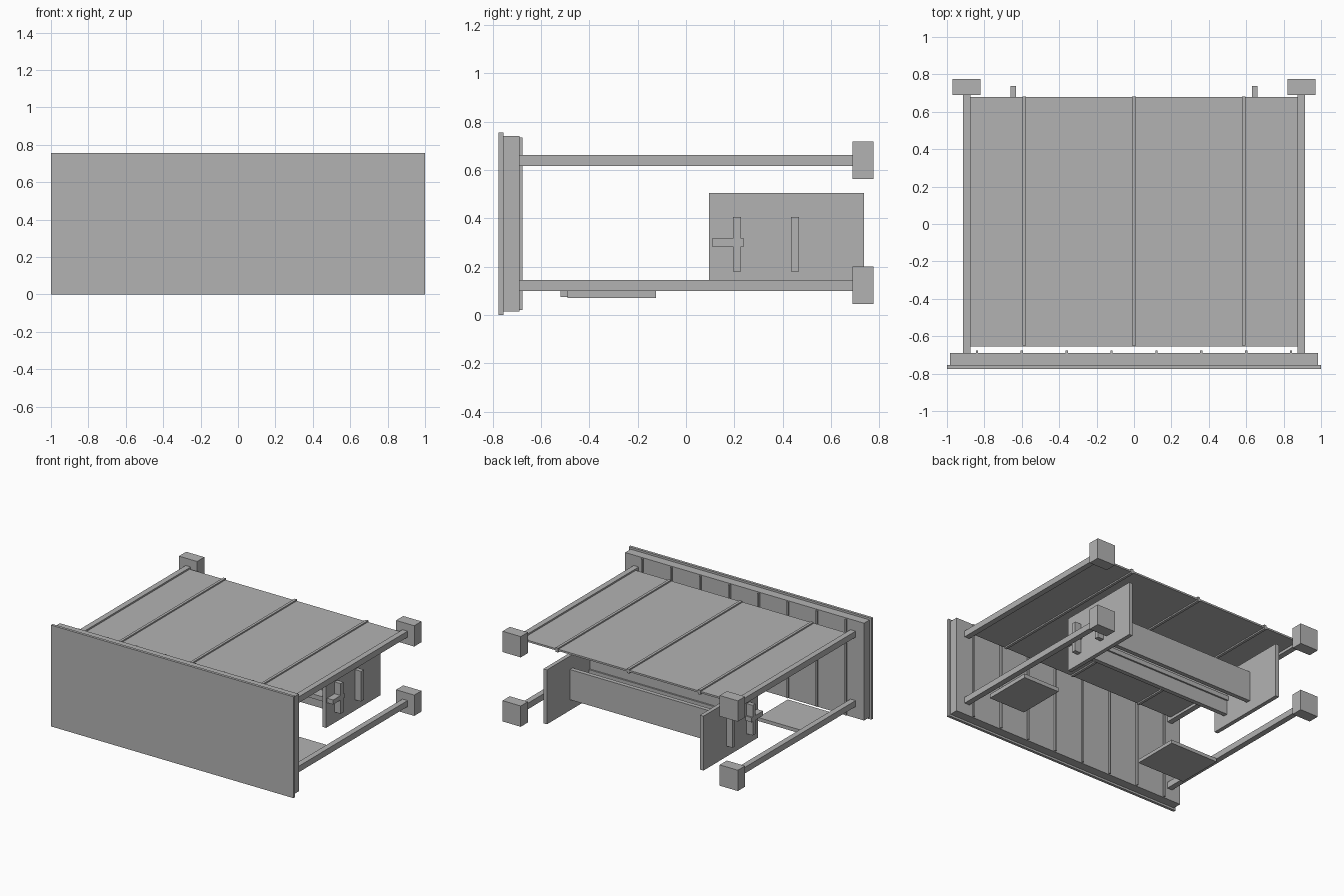
import bpy

cube = bpy.data.objects.get("Cube")
if cube:
    bpy.data.objects.remove(cube, do_unlink=True)

grey = bpy.data.materials.new("plain_grey")
grey.use_nodes = True
grey.diffuse_color = (0.45, 0.45, 0.45, 1)
grey.node_tree.nodes["Principled BSDF"].inputs["Base Color"].default_value = grey.diffuse_color


def box(name, x, y, z):
    """Box spanning the given (low, high) range on each axis."""
    spans = (x, y, z)
    bpy.ops.mesh.primitive_cube_add(size=1, location=[(a + b) / 2 for a, b in spans])
    ob = bpy.context.object
    ob.name = name
    ob.scale = [b - a for a, b in spans]
    bpy.ops.object.transform_apply(location=False, rotation=False, scale=True)
    ob.data.materials.append(grey)
    return ob


def pair(name, x, y, z):
    """The same box on the left and, mirrored, on the right."""
    box("left_" + name, x, y, z)
    box("right_" + name, (-x[1], -x[0]), y, z)


# Front wall: facing sheet, backing slab and thin upright ribs
box("front_sheet", (-1, 1), (-0.775, -0.755), (0, 0.755))
box("front_backing", (-0.985, 0.985), (-0.755, -0.69), (0.015, 0.74))
for i in range(8):
    x = -0.84 + 0.24 * i
    box("front_rib", (x - 0.006, x + 0.006), (-0.691, -0.676), (0.02, 0.735))

# Long rails with end blocks, upper and lower
for level, z in (("lower", 0.1), ("upper", 0.617)):
    pair(level + "_rail", (0.873, 0.915), (-0.69, 0.69), (z, z + 0.045))
    pair(level + "_end_block", (0.82, 0.97), (0.69, 0.775), (z - 0.055, z + 0.1))

# Top panel with cross battens
box("top_panel", (-0.875, 0.875), (-0.655, 0.678), (0.637, 0.65))
for x in (-0.587, 0, 0.587):
    box("top_batten", (x - 0.01, x + 0.01), (-0.65, 0.682), (0.627, 0.66))

# Side boards joined by cross boards whose ends pass through them
pair("side_board", (0.63, 0.66), (0.095, 0.737), (0.1, 0.505))
box("rear_cross_board", (-0.71, 0.71), (0.435, 0.467), (0.18, 0.405))
box("front_cross_board", (-0.71, 0.71), (0.195, 0.228), (0.18, 0.405))
box("cross_shelf", (-0.71, 0.71), (0.107, 0.24), (0.283, 0.317))

# Foot plates under the lower rails
box("left_foot_plate", (0.56, 0.86), (-0.49, -0.125), (0.07, 0.1))
box("right_foot_plate", (-0.87, -0.475), (-0.52, -0.17), (0.074, 0.1))
